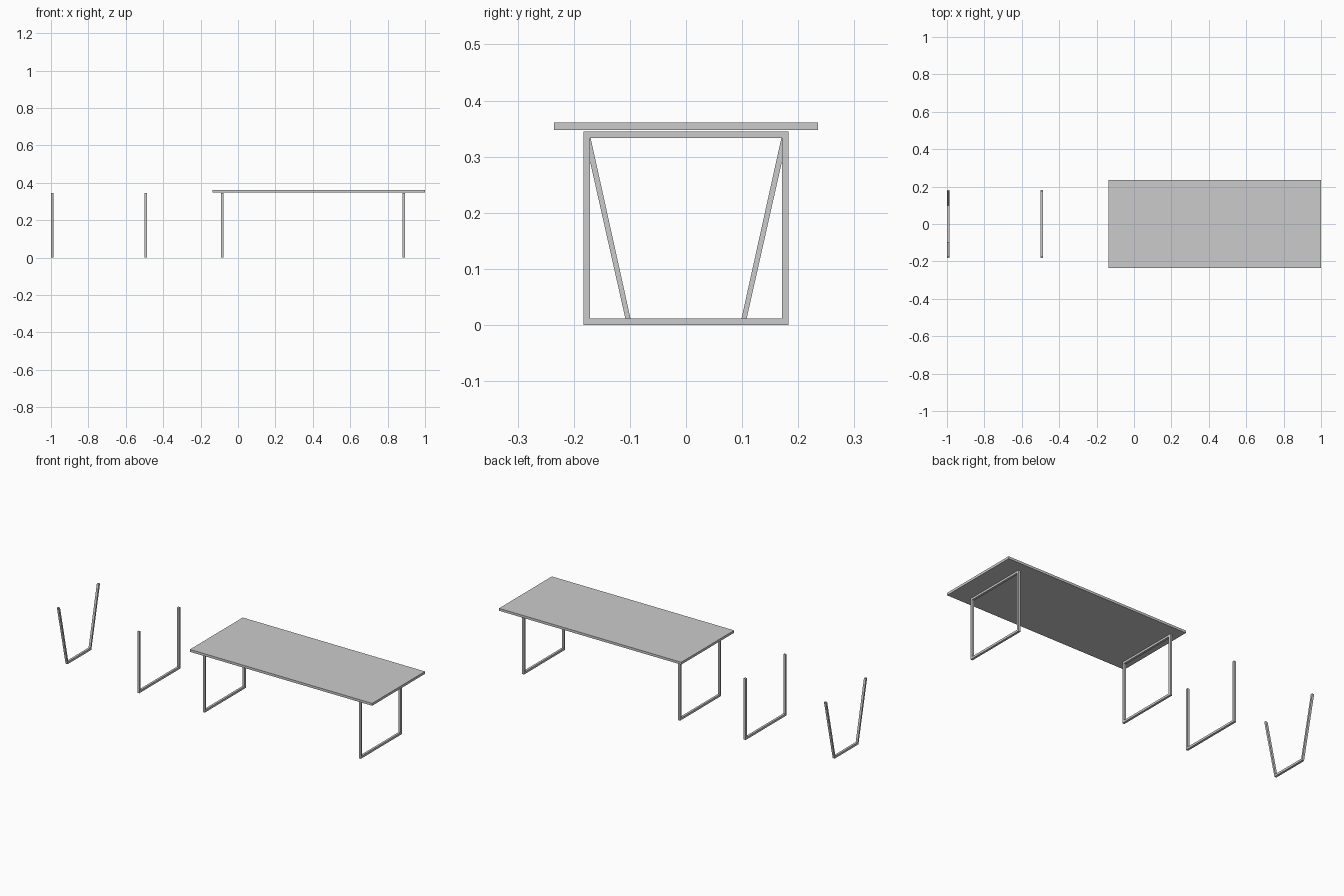
import bpy, bmesh

if "Cube" in bpy.data.objects:
    bpy.data.objects.remove(bpy.data.objects["Cube"])

W = 0.0125          # bar width along x
TOP = 0.3447        # height of the leg frames


def leg(name, x, outer, inner, closed):
    """Square-bar leg: strip between outer and inner (y, z) paths, extruded along x."""
    bm = bmesh.new()
    # each section has four corners: outer/inner edge on both sides of the bar
    secs = []
    for (yo, zo), (yi, zi) in zip(outer, inner):
        secs.append([bm.verts.new(c) for c in (
            (x - W / 2, yo, zo), (x + W / 2, yo, zo),
            (x + W / 2, yi, zi), (x - W / 2, yi, zi))])
    n = len(secs)
    for i in range(n if closed else n - 1):
        a, b = secs[i], secs[(i + 1) % n]
        for k in range(4):
            m = (k + 1) % 4
            bm.faces.new((a[k], a[m], b[m], b[k]))
    if not closed:
        bm.faces.new(secs[0])
        bm.faces.new(secs[-1])
    bmesh.ops.recalc_face_normals(bm, faces=bm.faces)
    me = bpy.data.meshes.new(name)
    bm.to_mesh(me)
    bm.free()
    ob = bpy.data.objects.new(name, me)
    bpy.context.collection.objects.link(ob)
    return ob


def u_path(y_top, y_bot, z_bot):
    return [(-y_top, TOP), (-y_bot, z_bot), (y_bot, z_bot), (y_top, TOP)]


# table top
bpy.ops.mesh.primitive_cube_add(size=1, location=(0.4325, 0, 0.354))
top = bpy.context.object
top.name = "table_top"
top.scale = (1.135, 0.47, 0.0135)

# closed rectangular legs under the table
H, B = 0.183, 0.012
outer = [(-H, 0), (H, 0), (H, TOP), (-H, TOP)]
inner = [(-H + B, B), (H - B, B), (H - B, TOP - 0.011), (-H + B, TOP - 0.011)]
leg("left_frame_leg", -0.085, outer, inner, True)
leg("right_frame_leg", 0.887, outer, inner, True)

# spare U-shaped leg, open at the top
leg("open_u_leg", -0.493, u_path(H, H, 0), u_path(H - B, H - B, B), False)

# spare tapered leg, open at the top
leg("tapered_leg", -1 + W / 2, u_path(H, 0.1055, 0), u_path(0.1725, 0.099, B), False)
